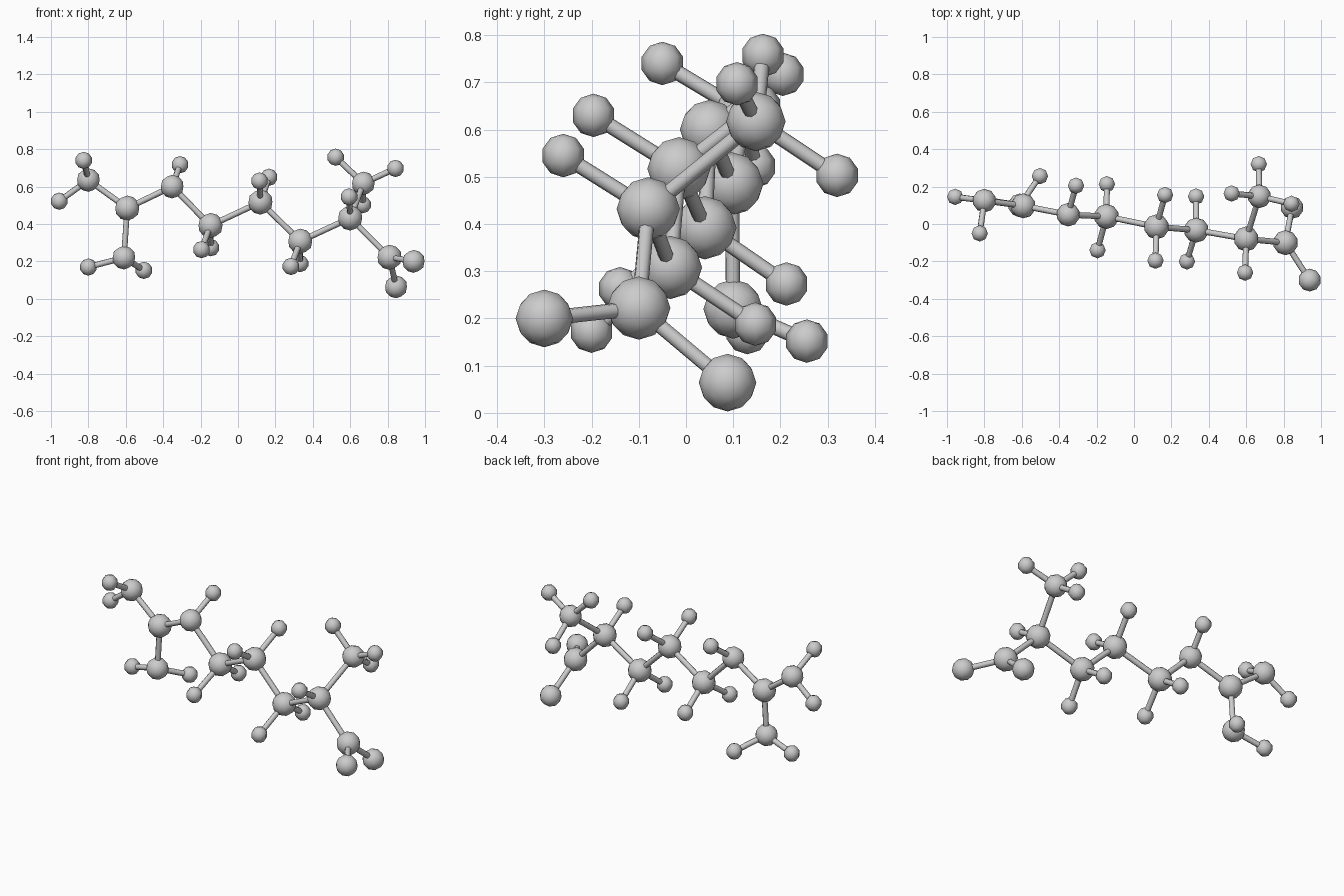
import bpy
from mathutils import Vector

if "Cube" in bpy.data.objects:
    bpy.data.objects.remove(bpy.data.objects["Cube"])

BOND_R = 0.016
UP = Vector((0, 0, 1))


def smooth(ob):
    for p in ob.data.polygons:
        p.use_smooth = True


def ball(name, pos, r, fine):
    # big balls are icospheres, small ones are coarser spheres
    if fine:
        bpy.ops.mesh.primitive_ico_sphere_add(subdivisions=2, radius=r, location=pos)
    else:
        bpy.ops.mesh.primitive_uv_sphere_add(segments=8, ring_count=5, radius=r, location=pos)
    ob = bpy.context.object
    ob.name = name
    smooth(ob)
    return ob


def bond(name, a, b):
    a, b = Vector(a), Vector(b)
    d = b - a
    bpy.ops.mesh.primitive_cylinder_add(vertices=8, radius=BOND_R, depth=d.length,
                                        end_fill_type='NOTHING', location=(a + b) / 2)
    ob = bpy.context.object
    ob.name = name
    ob.rotation_mode = 'QUATERNION'
    ob.rotation_quaternion = UP.rotation_difference(d.normalized())
    smooth(ob)


# heavy atoms: position, radius, attached hydrogen positions
C, N, O, H = 0.067, 0.063, 0.061, 0.046
atoms = {
    "nitrogen_end": ((-0.80, 0.125, 0.635), N, [(-0.956, 0.145, 0.522), (-0.825, -0.05, 0.74)]),
    "carbon_fork": ((-0.592, 0.097, 0.485), C, []),
    "nitrogen_lower": ((-0.61, 0.10, 0.22), N, [(-0.80, 0.13, 0.17), (-0.503, 0.256, 0.152)]),
    "nitrogen_chain": ((-0.352, 0.05, 0.60), N, [(-0.31, 0.205, 0.717)]),
    "carbon_chain_1": ((-0.147, 0.04, 0.392), C, [(-0.195, -0.14, 0.263), (-0.145, 0.213, 0.273)]),
    "carbon_chain_2": ((0.12, -0.015, 0.517), C, [(0.115, -0.196, 0.63), (0.166, 0.155, 0.65)]),
    "carbon_chain_3": ((0.333, -0.033, 0.308), C, [(0.283, -0.20, 0.173), (0.332, 0.147, 0.188)]),
    "carbon_branch": ((0.60, -0.08, 0.432), C, [(0.594, -0.26, 0.545)]),
    "nitrogen_top": ((0.67, 0.148, 0.617), N, [(0.522, 0.163, 0.757), (0.842, 0.108, 0.697),
                                               (0.667, 0.32, 0.503)]),
    "carbon_acid": ((0.81, -0.10, 0.222), C, []),
    "oxygen_front": ((0.939, -0.30, 0.20), O, []),
    "oxygen_lower": ((0.845, 0.088, 0.064), O, []),
}
backbone = [
    ("nitrogen_end", "carbon_fork"), ("carbon_fork", "nitrogen_lower"),
    ("carbon_fork", "nitrogen_chain"), ("nitrogen_chain", "carbon_chain_1"),
    ("carbon_chain_1", "carbon_chain_2"), ("carbon_chain_2", "carbon_chain_3"),
    ("carbon_chain_3", "carbon_branch"), ("carbon_branch", "nitrogen_top"),
    ("carbon_branch", "carbon_acid"), ("carbon_acid", "oxygen_front"),
    ("carbon_acid", "oxygen_lower"),
]

# balls with their hydrogens and short bonds
for name, (pos, r, hydrogens) in atoms.items():
    ball(name, pos, r, True)
    for i, h in enumerate(hydrogens, 1):
        ball(f"{name}_hydrogen_{i}", h, H, False)
        bond(f"{name}_hydrogen_bond_{i}", pos, h)

# bonds between heavy atoms
for a, b in backbone:
    bond(f"bond_{a}_to_{b}", atoms[a][0], atoms[b][0])
